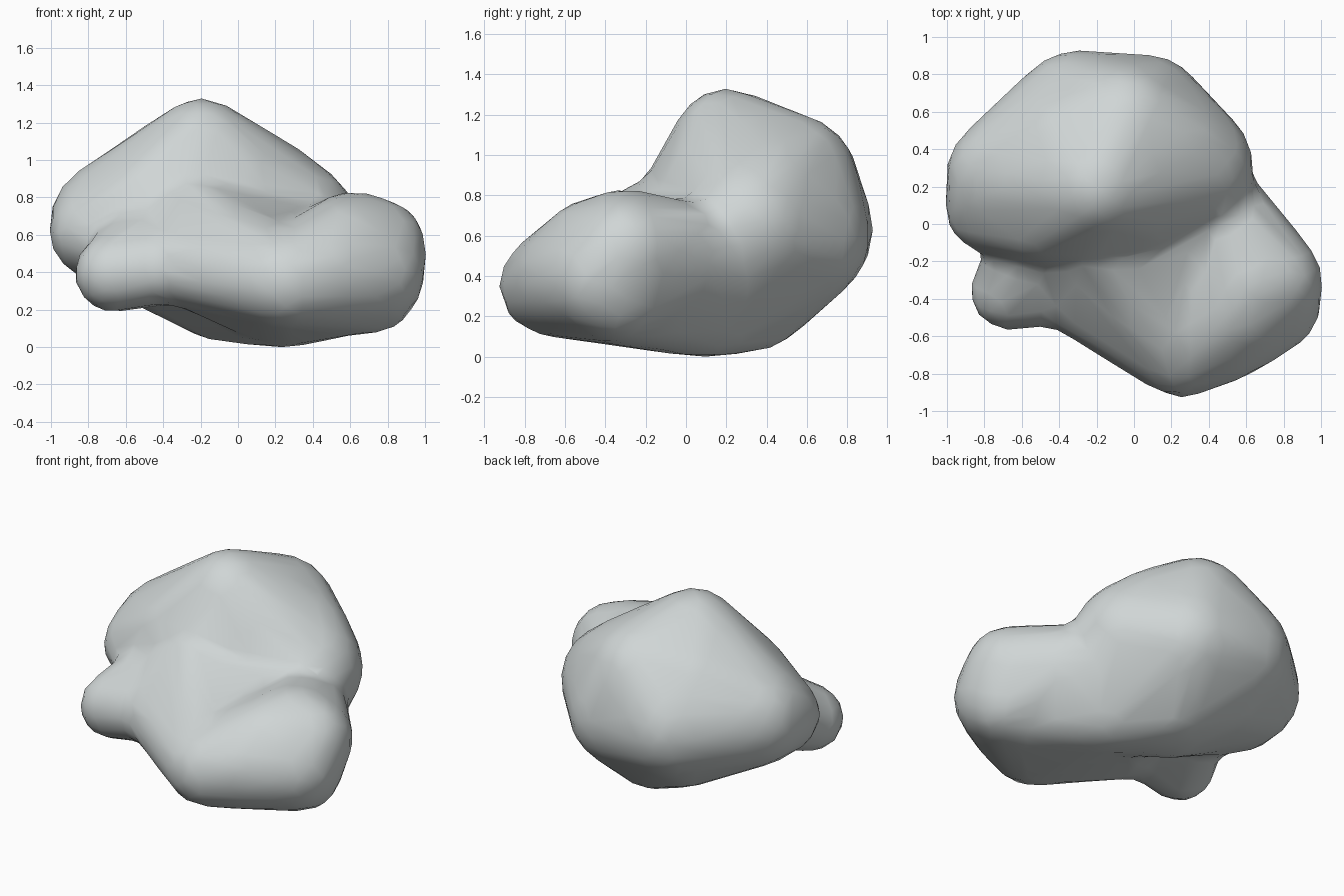
import bpy
import bmesh
from mathutils import Vector

cube = bpy.data.objects.get("Cube")
if cube:
    bpy.data.objects.remove(cube, do_unlink=True)

# Each lobe is a rounded hull stretched around a few balls: (x, y, z, radius)
MAIN_MASS = [
    (-.2, .2, 1.06, .25), (-.05, .53, .87, .31),       # crown
    (-.48, .04, .78, .24), (-.35, .43, .83, .3),       # shoulders
    (.18, .4, .77, .3), (0, .14, .8, .27),
    (.06, .58, .58, .32), (-.3, .58, .62, .34),        # back
    (-.68, .25, .65, .32), (-.78, .08, .6, .22),       # right side
    (.3, .31, .64, .33), (-.3, .05, .65, .31),         # left side, front
    (-.3, .45, .43, .27),                              # lower back
    (.25, .1, .24, .25), (0, .38, .2, .17), (-.12, .2, .2, .17),  # underside
]
FRONT_LOBE = [
    (.62, -.3, .52, .29), (.55, -.44, .49, .28), (.47, -.56, .38, .28),
    (.75, -.3, .52, .25), (.72, -.42, .38, .27), (.72, -.35, .3, .23),
    (.25, -.68, .34, .24), (.55, -.35, .27, .21),
    (.6, -.1, .53, .22), (.48, .05, .49, .24),
]
BRIDGE = [
    (.25, .1, .24, .25), (.42, .05, .45, .28), (-.05, -.12, .5, .27),
    (.25, -.68, .34, .24), (.6, -.35, .28, .22), (-.3, -.39, .42, .2),
    (-.25, -.08, .61, .28),
]
SMALL_LOBE = [
    (-.67, -.36, .38, .2), (-.35, -.33, .42, .19), (-.45, -.05, .52, .26),
]
PADDING = 0.015   # allows for the shrinkage of the softening


def ball_directions():
    bm = bmesh.new()
    bmesh.ops.create_icosphere(bm, subdivisions=3, radius=1)
    directions = [v.co.normalized() for v in bm.verts]
    bm.free()
    return directions


def add_hull(mesh, balls, directions):
    """Append the convex skin around the balls to the mesh."""
    bm = bmesh.new()
    for x, y, z, radius in balls:
        for d in directions:
            bm.verts.new(Vector((x, y, z)) + d * (radius + PADDING))
    bmesh.ops.convex_hull(bm, input=bm.verts[:])
    loose = [v for v in bm.verts if not v.link_faces]
    bmesh.ops.delete(bm, geom=loose, context='VERTS')
    bmesh.ops.recalc_face_normals(bm, faces=bm.faces[:])
    bm.from_mesh(mesh)
    bm.to_mesh(mesh)
    bm.free()


def bake(obj):
    """Replace the mesh with its modified result."""
    bpy.context.view_layer.update()
    evaluated = obj.evaluated_get(bpy.context.evaluated_depsgraph_get())
    result = bpy.data.meshes.new_from_object(evaluated)
    obj.modifiers.clear()
    obj.data = result


# Gather the lobes into one body
mesh = bpy.data.meshes.new("boulder")
rock = bpy.data.objects.new("boulder", mesh)
bpy.context.collection.objects.link(rock)
directions = ball_directions()
for lobe in (MAIN_MASS, FRONT_LOBE, BRIDGE, SMALL_LOBE):
    add_hull(mesh, lobe, directions)

# Fuse, soften the creases and thin to a coarse mesh
remesh = rock.modifiers.new("fuse", 'REMESH')
remesh.mode = 'VOXEL'
remesh.voxel_size = 0.03
soften = rock.modifiers.new("soften", 'SMOOTH')
soften.factor = 0.5
soften.iterations = 36
bake(rock)
thin = rock.modifiers.new("thin", 'DECIMATE')
thin.ratio = min(1, 1000 / (2 * len(rock.data.polygons)))
bake(rock)

# Rest on the ground
lowest = min(v.co.z for v in rock.data.vertices)
for v in rock.data.vertices:
    v.co.z -= lowest

# Pale grey stone, smooth shaded
stone = bpy.data.materials.new("pale grey stone")
stone.use_nodes = True
colour = (0.63, 0.67, 0.67, 1)
stone.diffuse_color = colour
stone.node_tree.nodes["Principled BSDF"].inputs["Base Color"].default_value = colour
rock.data.materials.clear()
rock.data.materials.append(stone)
for face in rock.data.polygons:
    face.material_index = 0
    face.use_smooth = True
